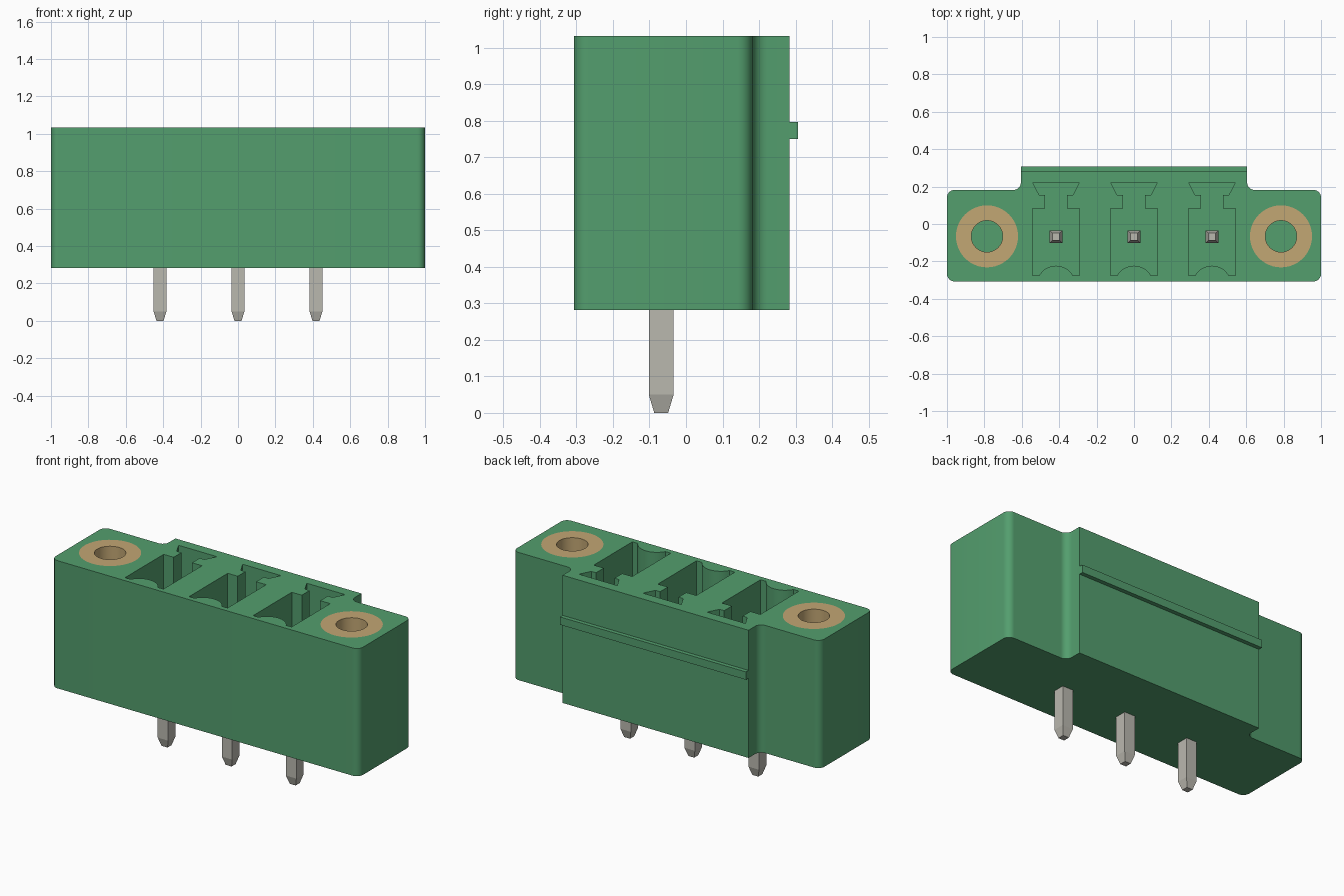
import bpy
import bmesh
from math import cos, sin, asin, pi

default = bpy.data.objects.get("Cube")
if default:
    bpy.data.objects.remove(default, do_unlink=True)

BOTTOM, TOP, FLOOR = 0.282, 1.033, 0.40
PITCH, PIN_Y, INSERT_X = 0.417, -0.068, 0.786


def material(name, rgb, rough=0.6):
    m = bpy.data.materials.new(name)
    m.use_nodes = True
    m.diffuse_color = (*rgb, 1)
    node = m.node_tree.nodes["Principled BSDF"]
    node.inputs["Base Color"].default_value = (*rgb, 1)
    node.inputs["Roughness"].default_value = rough
    return m


green = material("green plastic", (0.087, 0.342, 0.155))
brass = material("brass insert", (0.54, 0.385, 0.175))
tin = material("tinned metal", (0.49, 0.48, 0.43))


def arc(cx, cy, r, start, end, steps=8):
    return [(cx + r * cos(start + (end - start) * i / steps),
             cy + r * sin(start + (end - start) * i / steps)) for i in range(steps + 1)]


def mirrored(half):
    """Close a right-hand outline by mirroring it across x = 0."""
    return half + [(-x, y) for x, y in reversed(half) if abs(x) > 1e-5]


def loft(name, sections, mat):
    """Skin a stack of (outline, z) sections and cap both ends."""
    bm = bmesh.new()
    rings = [[bm.verts.new((x, y, z)) for x, y in pts] for pts, z in sections]
    n = len(rings[0])
    for a, b in zip(rings, rings[1:]):
        for i in range(n):
            j = (i + 1) % n
            bm.faces.new((a[i], a[j], b[j], b[i]))
    bm.faces.new(rings[0][::-1])
    bm.faces.new(rings[-1])
    bmesh.ops.recalc_face_normals(bm, faces=bm.faces)
    mesh = bpy.data.meshes.new(name)
    bm.to_mesh(mesh)
    bm.free()
    mesh.materials.append(mat)
    ob = bpy.data.objects.new(name, mesh)
    bpy.context.collection.objects.link(ob)
    return ob


def activate(ob):
    bpy.ops.object.select_all(action="DESELECT")
    ob.select_set(True)
    bpy.context.view_layer.objects.active = ob


def cut(ob, cutter):
    activate(ob)
    mod = ob.modifiers.new("cut", "BOOLEAN")
    mod.operation, mod.solver, mod.object = "DIFFERENCE", "EXACT", cutter
    bpy.ops.object.modifier_apply(modifier=mod.name)
    bpy.data.objects.remove(cutter, do_unlink=True)


def smooth(ob):
    activate(ob)
    bpy.ops.object.shade_smooth_by_angle(angle=0.6)


# Housing: wide flanged block with a raised back section
r, front, step, back = 0.04, -0.307, 0.182, 0.283
half = ([(0, front)] + arc(1 - r, front + r, r, -pi / 2, 0)
        + arc(1 - r, step - r, r, 0, pi / 2)
        + arc(0.605 + r, step + r, r, -pi / 2, -pi)
        + [(0.605, back), (0, back)])
housing = loft("housing", [(mirrored(half), BOTTOM), (mirrored(half), TOP)], green)

# Contact chambers with a keyed slot behind and a rounded rib in front
rib_r, rib_w, wall = 0.103, 0.09, -0.276
rib_angle = asin(rib_w / rib_r)
rib_y = wall - rib_r * cos(rib_angle)
chamber = mirrored(arc(0, rib_y, rib_r, pi / 2, pi / 2 - rib_angle)
                   + [(0.125, wall), (0.125, 0.083), (0.06, 0.083), (0.06, 0.155),
                      (0.09, 0.155), (0.125, 0.222)])
for i in (-1, 0, 1):
    outline = [(x + i * PITCH, y) for x, y in chamber]
    cut(housing, loft("chamber_cutter", [(outline, FLOOR), (outline, TOP + 0.1)], green))

# Threaded-insert pockets and the flush brass sleeves inside them
for side, name in ((-1, "right"), (1, "left")):
    outer, inner = [arc(side * INSERT_X, -0.066, rad, 0, 2 * pi, 48)[:-1]
                    for rad in (0.166, 0.084)]
    cut(housing, loft("pocket_cutter", [(outer, FLOOR), (outer, TOP + 0.1)], green))
    sleeve = loft(name + "_insert", [(outer, FLOOR), (outer, TOP)], brass)
    cut(sleeve, loft("bore_cutter", [(inner, FLOOR - 0.1), (inner, TOP + 0.1)], brass))
    smooth(sleeve)
smooth(housing)


def square(cx, cy, w):
    return [(cx + sx * w / 2, cy + sy * w / 2)
            for sx, sy in ((-1, -1), (1, -1), (1, 1), (-1, 1))]


# Latch rail across the back
rail = [(-0.605, back - 0.02), (0.605, back - 0.02), (0.605, 0.307), (-0.605, 0.307)]
loft("latch_rail", [(rail, 0.751), (rail, 0.797)], green)

# Square contact pins with tapered ends
for i, name in ((-1, "right"), (0, "middle"), (1, "left")):
    wide, tip = [square(i * PITCH, PIN_Y, w) for w in (0.068, 0.038)]
    loft(name + "_pin", [(tip, 0), (wide, 0.05), (wide, 0.82), (tip, 0.87)], tin)
